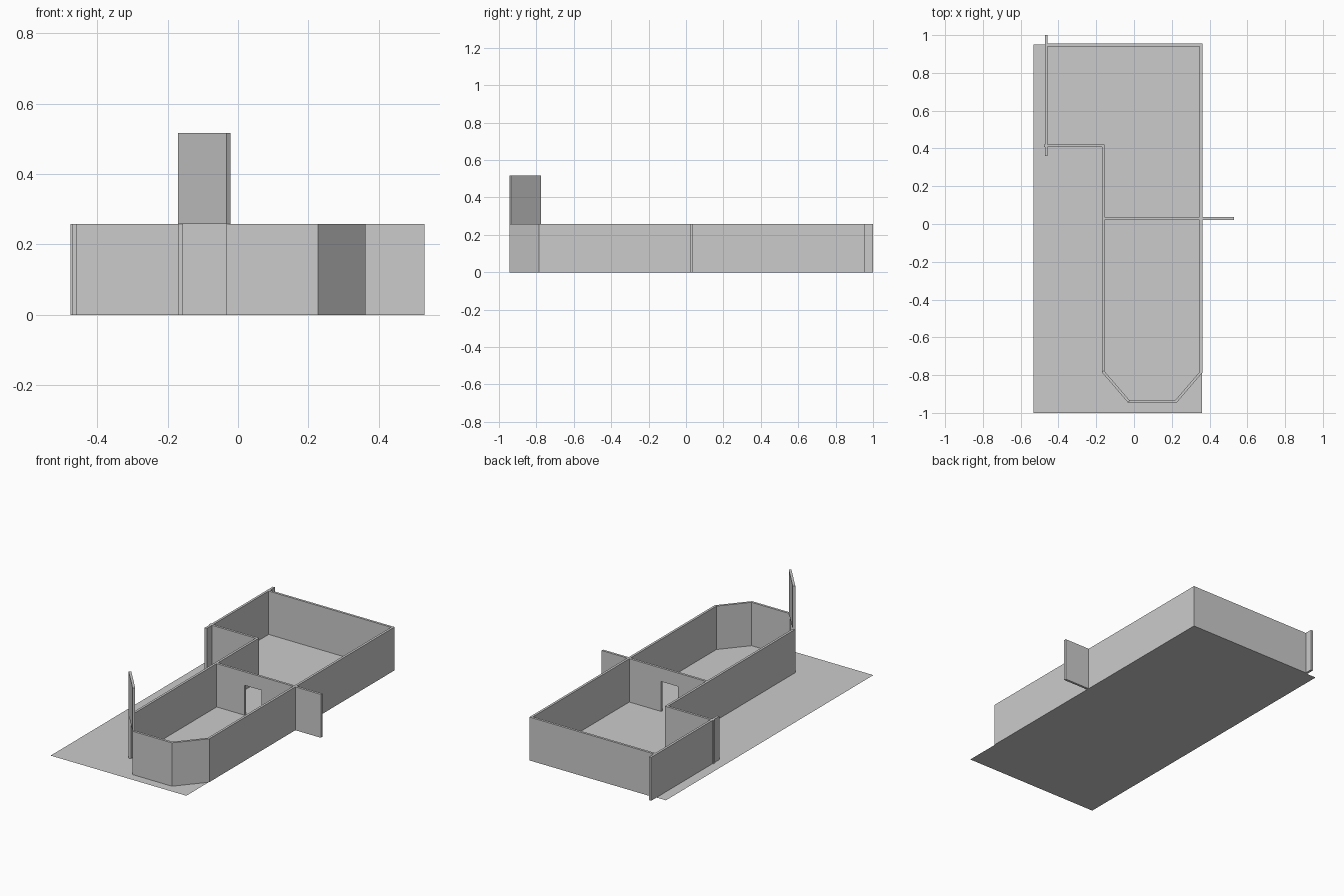
import bpy
from mathutils import Vector

if "Cube" in bpy.data.objects:
    bpy.data.objects.remove(bpy.data.objects["Cube"])

H = 0.258   # wall height
T = 0.014   # wall thickness


def prism(name, outline, offset):
    """Closed solid: planar outline swept along an offset vector."""
    n = len(outline)
    base = [Vector(p) for p in outline]
    verts = base + [p + Vector(offset) for p in base]
    faces = [list(range(n))[::-1], list(range(n, 2 * n))]
    faces += [[i, (i + 1) % n, n + (i + 1) % n, n + i] for i in range(n)]
    mesh = bpy.data.meshes.new(name)
    mesh.from_pydata(verts, [], faces)
    # keep normals outward whichever way the outline runs
    normal = sum((base[i].cross(base[(i + 1) % n]) for i in range(n)), Vector())
    if normal.dot(Vector(offset)) < 0:
        mesh.flip_normals()
    ob = bpy.data.objects.new(name, mesh)
    bpy.context.collection.objects.link(ob)
    return ob


def wall(name, path, z=0.0):
    """Mitred wall: path is the outer edge, thickness goes to its left."""
    pts = [Vector(p) for p in path]
    norms = []
    for a, b in zip(pts, pts[1:]):
        d = (b - a).normalized()
        norms.append(Vector((-d.y, d.x)))
    inner = []
    for i, p in enumerate(pts):
        n0, n1 = norms[max(i - 1, 0)], norms[min(i, len(norms) - 1)]
        inner.append(p + (n0 + n1) * T / (1 + n0.dot(n1)))
    outline = [(p.x, p.y, z) for p in pts + inner[::-1]]
    return prism(name, outline, (0, 0, H))


# Flat floor sheet
bpy.ops.mesh.primitive_plane_add(size=1, location=(-0.0865, -0.025, 0))
floor = bpy.context.object
floor.name = "floor"
floor.scale = (0.893, 1.95, 1)

# Front bay, right side and back wall in one run
wall("outer_wall", [(-0.032, -0.945), (0.227, -0.945), (0.362, -0.787),
                    (0.362, 0.955), (-0.46, 0.955)])

# Left wall of the front room and the step to the back room
wall("left_step_wall", [(-0.476, 0.408), (-0.17, 0.408), (-0.17, -0.785)])

# Left wall of the back room, running past both corners
wall("back_room_left_wall", [(-0.471, 1.0), (-0.471, 0.36)])

# Raised bay panel, leaving the opening beneath it
wall("raised_bay_panel", [(-0.17, -0.785), (-0.032, -0.945)], H)

# Partition with doorway
L, R, D0, D1, DH = -0.165, 0.53, 0.028, 0.138, 0.178
prism("partition_wall",
      [(x, 0.022, z) for x, z in [(L, 0), (D0, 0), (D0, DH), (D1, DH),
                                  (D1, 0), (R, 0), (R, H), (L, H)]],
      (0, T, 0))
